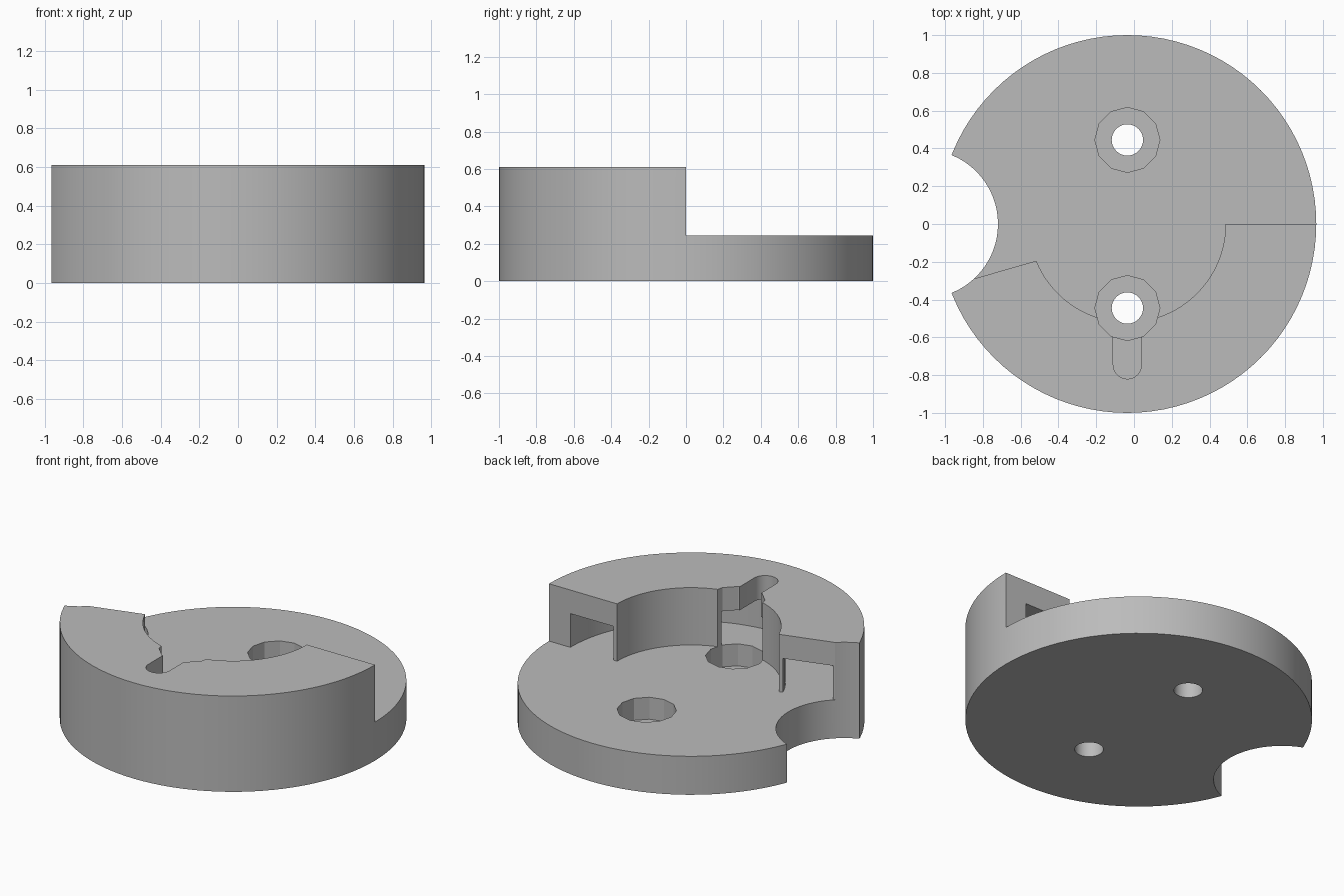
import bpy, bmesh
from math import sin, cos, radians

default = bpy.data.objects.get("Cube")
if default:
    bpy.data.objects.remove(default, do_unlink=True)

CX = -0.035              # axis of the disc
FLOOR, TOP = 0.245, 0.61  # height of the base plate and of the raised wall
ROOF = 0.46              # underside of the roof over the hidden channel
ABOVE = 0.8

grey = bpy.data.materials.new("plain grey")
grey.use_nodes = True
grey.diffuse_color = (0.5, 0.5, 0.5, 1)
grey.node_tree.nodes["Principled BSDF"].inputs["Base Color"].default_value = (0.5, 0.5, 0.5, 1)


def arc(r, start, end, steps, x=0, y=0):
    """Points along an arc, angles in degrees."""
    angles = [radians(start + (end - start) * i / steps) for i in range(steps + 1)]
    return [(x + r * cos(a), y + r * sin(a)) for a in angles]


def circle(r, steps, x=0, y=0):
    return arc(r, 0, 360, steps, x, y)[:-1]


def prism(name, outline, z0, z1):
    """Upright solid from a flat outline measured from the disc axis."""
    bm = bmesh.new()
    face = bm.faces.new([bm.verts.new((x + CX, y, z0)) for x, y in outline])
    grown = bmesh.ops.extrude_face_region(bm, geom=[face])["geom"]
    verts = [v for v in grown if isinstance(v, bmesh.types.BMVert)]
    bmesh.ops.translate(bm, vec=(0, 0, z1 - z0), verts=verts)
    bmesh.ops.recalc_face_normals(bm, faces=bm.faces)
    mesh = bpy.data.meshes.new(name)
    bm.to_mesh(mesh)
    bm.free()
    mesh.materials.append(grey)
    obj = bpy.data.objects.new(name, mesh)
    bpy.context.collection.objects.link(obj)
    return obj


body = prism("socket_body", circle(1, 96), 0, TOP)
bpy.ops.object.select_all(action="DESELECT")
bpy.context.view_layer.objects.active = body
body.select_set(True)


def cut(name, outline, z0, z1):
    """Subtract a prism from the body."""
    cutter = prism(name, outline, z0, z1)
    cutter.hide_render = True
    mod = body.modifiers.new(name, "BOOLEAN")
    mod.operation, mod.solver, mod.object = "DIFFERENCE", "EXACT", cutter
    bpy.ops.object.modifier_apply(modifier=mod.name)
    bpy.data.objects.remove(cutter, do_unlink=True)


# Open area above the base plate, leaving the curved wall at the front
wall_inside = arc(0.52, 0, -158, 44)
cut("open_area", wall_inside + [(-1.3, -0.43), (-1.3, 1.3), (1.3, 1.3), (1.3, 0)], FLOOR, ABOVE)

# Channel running inside the wall
cut("channel", arc(0.85, 10, -172, 60) + arc(0.545, -172, 10, 60), FLOOR, ROOF)

# Round bite in the side
cut("side_bite", circle(0.394, 64, -1.079), -0.2, ABOVE)

# Rounded slot through the roof of the channel
slot = arc(0.075, 180, 360, 16, 0, -0.745) + [(0.075, -0.5), (-0.075, -0.5)]
cut("entry_slot", slot, ROOF - 0.05, ABOVE)

# Screw holes with twelve-sided counterbores
for y in (-0.445, 0.445):
    cut("counterbore", circle(0.172, 12, 0, y), 0.105, ABOVE)
    cut("screw_hole", circle(0.083, 32, 0, y), -0.2, ABOVE)

bpy.ops.object.shade_smooth_by_angle(angle=radians(20))
